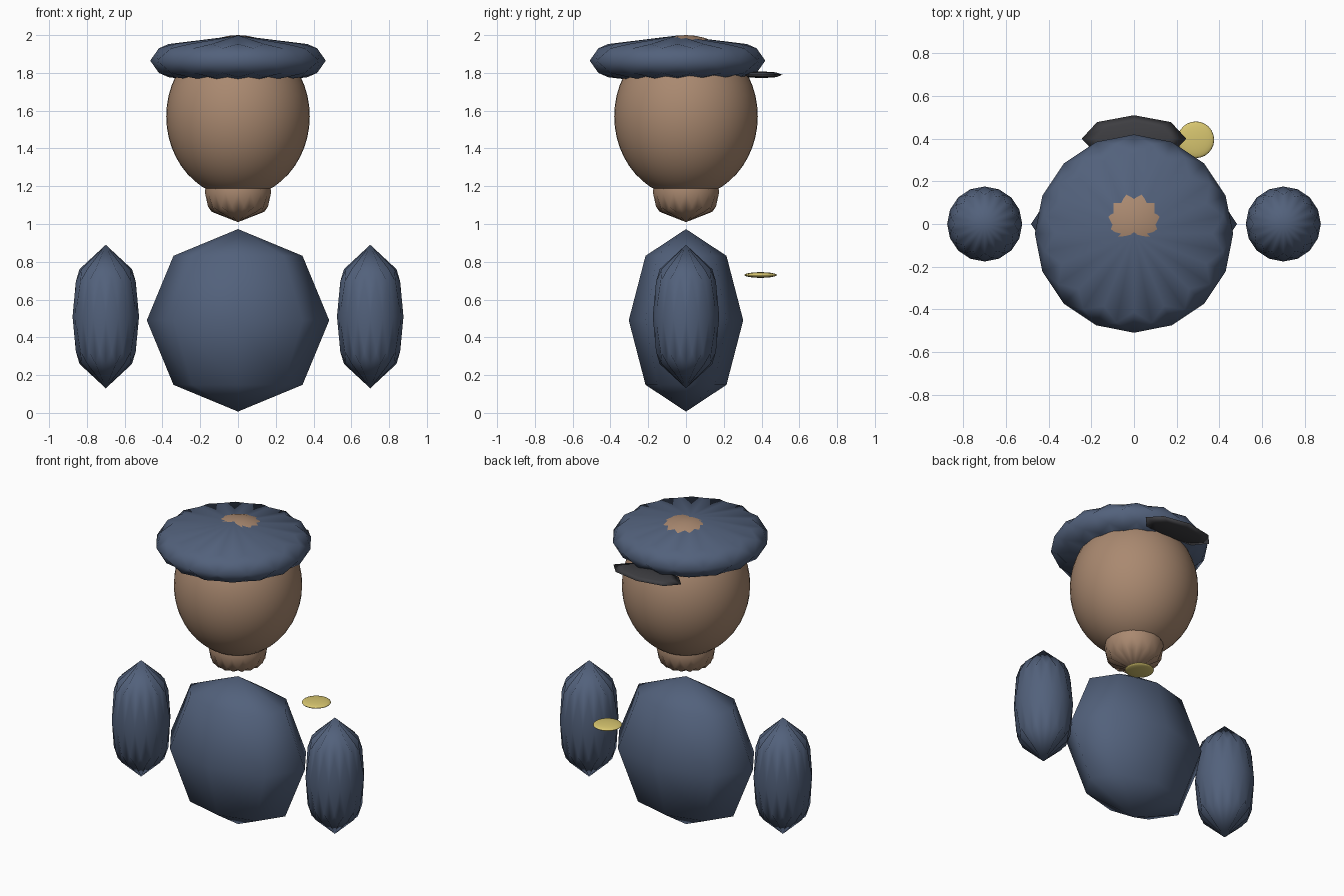
import bpy, bmesh, math

if "Cube" in bpy.data.objects:
    bpy.data.objects.remove(bpy.data.objects["Cube"])


def material(name, rgb):
    m = bpy.data.materials.new(name)
    m.diffuse_color = (*rgb, 1)
    m.use_nodes = True
    m.node_tree.nodes["Principled BSDF"].inputs["Base Color"].default_value = m.diffuse_color
    return m


BLUE = material("uniform blue", (0.085, 0.12, 0.20))
SKIN = material("skin brown", (0.40, 0.25, 0.162))
GOLD = material("badge gold", (0.68, 0.56, 0.16))
DARK = material("visor black", (0.048, 0.048, 0.054))


def finish(name, bm, loc, scale, mat):
    for v in bm.verts:
        v.co = [c * s + o for c, s, o in zip(v.co, scale, loc)]
    bmesh.ops.recalc_face_normals(bm, faces=bm.faces)
    for f in bm.faces:
        f.smooth = True
    mesh = bpy.data.meshes.new(name)
    bm.to_mesh(mesh)
    bm.free()
    mesh.materials.append(mat)
    bpy.context.collection.objects.link(bpy.data.objects.new(name, mesh))


def ellipsoid(name, loc, scale, mat, segs, rings):
    bm = bmesh.new()
    bmesh.ops.create_uvsphere(bm, u_segments=segs, v_segments=rings, radius=1)
    finish(name, bm, loc, scale, mat)


def fluted(name, loc, scale, mat, n=16):
    """Coarse ellipsoid with staggered rings, giving scalloped, fluted ends."""
    bm = bmesh.new()

    def ring(r, z, shift):
        return [bm.verts.new((r * math.cos((i + shift) * math.tau / n),
                              r * math.sin((i + shift) * math.tau / n), z))
                for i in range(n)]

    equator = ring(1, 0, 0)
    for s in (1, -1):
        low, high = ring(0.918, 0.49 * s, 0.5), ring(0.79, 0.66 * s, 0)
        pole = bm.verts.new((0, 0, s))
        for i in range(n):
            j = (i + 1) % n
            bm.faces.new((equator[i], equator[j], low[i]))
            bm.faces.new((equator[j], low[j], high[j]))
            bm.faces.new((equator[j], high[j], low[i]))
            bm.faces.new((pole, high[i], low[i]))
            bm.faces.new((pole, low[i], high[j]))
    finish(name, bm, loc, scale, mat)


# Torso and floating arms
ellipsoid("torso", (0, 0, 0.49), (0.483, 0.303, 0.483), BLUE, 8, 4)
for side, x in (("left", 0.70), ("right", -0.70)):
    fluted(side + "_arm", (x, 0, 0.51), (0.176, 0.176, 0.38), BLUE)

# Neck and head
fluted("neck", (0, 0, 1.17), (0.176, 0.176, 0.16), SKIN)
ellipsoid("head", (0, 0, 1.57), (0.38, 0.38, 0.43), SKIN, 48, 24)

# Cap with visor
fluted("cap", (0, -0.045, 1.865), (0.465, 0.465, 0.133), BLUE)
ellipsoid("visor", (0, 0.40, 1.79), (0.245, 0.11, 0.018), DARK, 8, 4)

# Round badge
ellipsoid("badge", (0.29, 0.395, 0.73), (0.086, 0.086, 0.015), GOLD, 24, 12)
